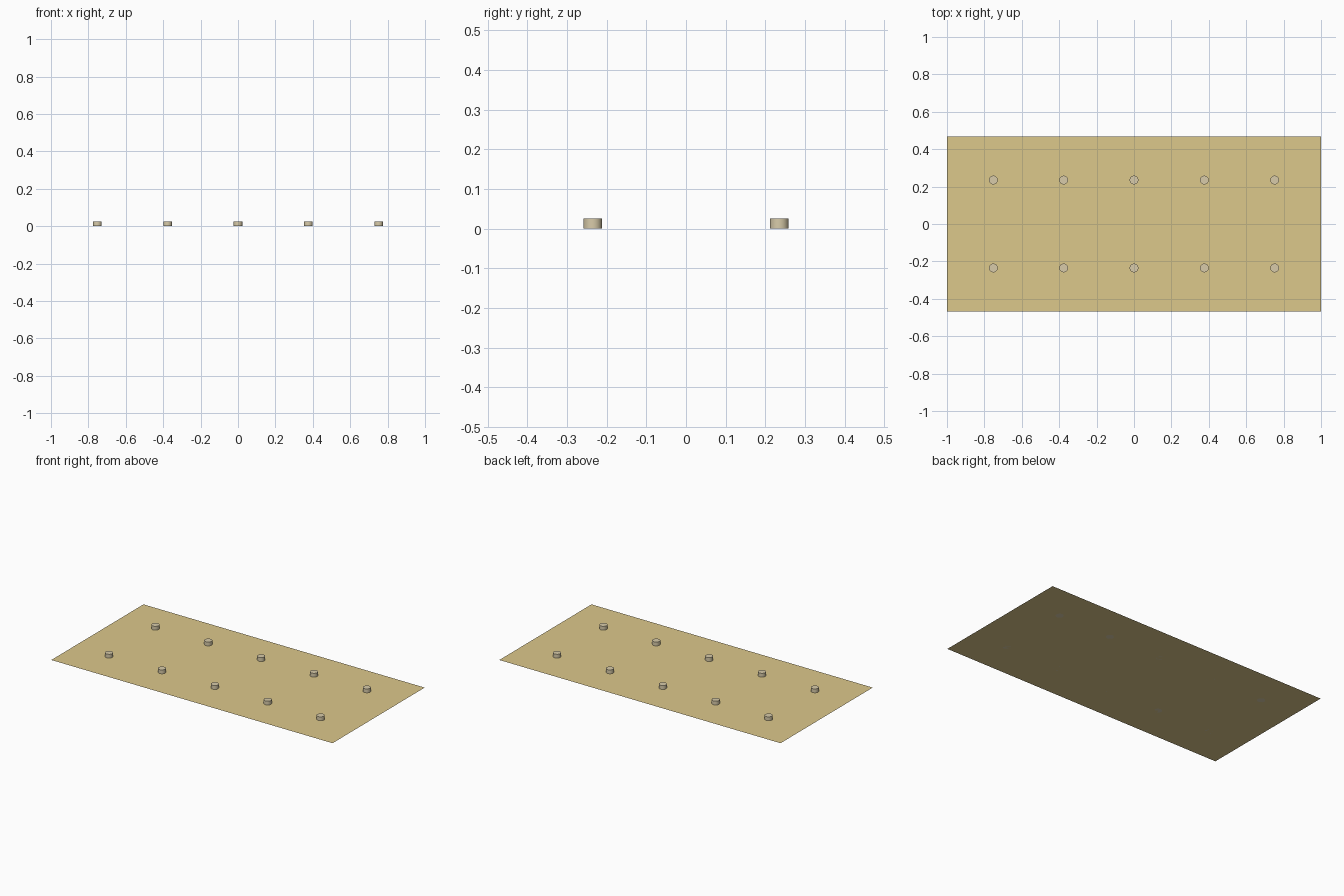
import bpy

if "Cube" in bpy.data.objects:
    bpy.data.objects.remove(bpy.data.objects["Cube"])


def material(name, color):
    mat = bpy.data.materials.new(name)
    mat.diffuse_color = (*color, 1)
    mat.use_nodes = True
    mat.node_tree.nodes["Principled BSDF"].inputs["Base Color"].default_value = mat.diffuse_color
    return mat


LENGTH, WIDTH = 2.0, 0.936
PEG_RADIUS, PEG_HEIGHT = 0.0235, 0.025
PITCH_X, ROW_Y = 0.376, 0.235

sheet_mat = material("sheet_tan", (0.72, 0.58, 0.26))
peg_mat = material("peg_beige", (0.69, 0.60, 0.40))

# Thin flat sheet
bpy.ops.mesh.primitive_plane_add(size=1)
sheet = bpy.context.object
sheet.name = "flat_sheet"
sheet.scale = (LENGTH, WIDTH, 1)
bpy.ops.object.transform_apply(location=False, rotation=False, scale=True)
sheet.data.materials.append(sheet_mat)

# Two rows of five round studs
for row, y in (("front", -ROW_Y), ("back", ROW_Y)):
    for i in range(5):
        bpy.ops.mesh.primitive_cylinder_add(
            vertices=32, radius=PEG_RADIUS, depth=PEG_HEIGHT,
            location=((i - 2) * PITCH_X, y, PEG_HEIGHT / 2))
        stud = bpy.context.object
        stud.name = f"{row}_stud_{i + 1}"
        stud.data.materials.append(peg_mat)
        bpy.ops.object.shade_smooth_by_angle()
